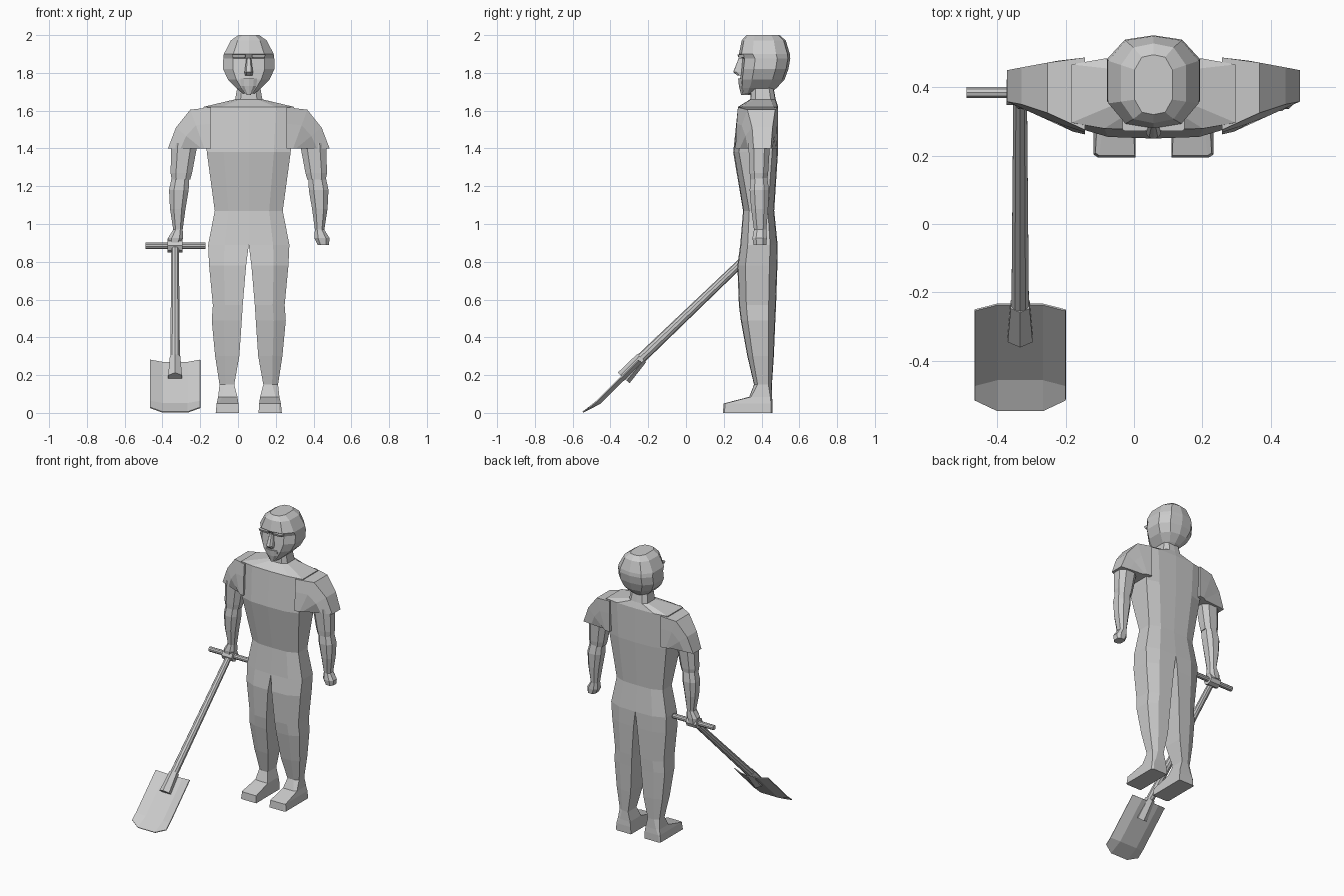
import bpy, bmesh, math
from mathutils import Vector

if "Cube" in bpy.data.objects:
    bpy.data.objects.remove(bpy.data.objects["Cube"])

CX = 0.057  # centre line of the figure

grey = bpy.data.materials.new("plain grey")
grey.diffuse_color = (0.6, 0.6, 0.6, 1)
grey.use_nodes = True
grey.node_tree.nodes["Principled BSDF"].inputs["Base Color"].default_value = grey.diffuse_color


def finish(name, bm, x=0.0):
    bmesh.ops.recalc_face_normals(bm, faces=bm.faces)
    me = bpy.data.meshes.new(name)
    bm.to_mesh(me)
    bm.free()
    me.materials.append(grey)
    ob = bpy.data.objects.new(name, me)
    ob.location.x = x
    bpy.context.collection.objects.link(ob)
    return ob


def loft(bm, rings):
    """Skin a list of equal rings and cap both ends."""
    rows = [[bm.verts.new(p) for p in r] for r in rings]
    n = len(rows[0])
    for a, b in zip(rows, rows[1:]):
        for i in range(n):
            j = (i + 1) % n
            bm.faces.new((a[i], a[j], b[j], b[i]))
    bm.faces.new(rows[0])
    bm.faces.new(rows[-1])


def mirrored(name, bm):
    """Copy the half mesh across x = 0, weld it and place it on the figure."""
    seam = [f for f in bm.faces if all(abs(v.co.x) < 1e-5 for v in f.verts)]
    bmesh.ops.delete(bm, geom=seam, context='FACES')
    bmesh.ops.recalc_face_normals(bm, faces=bm.faces)
    copy = bmesh.ops.duplicate(bm, geom=bm.verts[:] + bm.edges[:] + bm.faces[:])["geom"]
    for g in copy:
        if isinstance(g, bmesh.types.BMVert):
            g.co.x *= -1
    bmesh.ops.reverse_faces(bm, faces=[g for g in copy if isinstance(g, bmesh.types.BMFace)])
    bmesh.ops.remove_doubles(bm, verts=bm.verts[:], dist=1e-4)
    return finish(name, bm, CX)


def half_ring(z, xi, xo, yf, yb, m=0.6, e=0.02, c=0.2):
    """Half section: m = mid point, e = mid inset, c = side inset."""
    d, xm = yb - yf, xi + (xo - xi) * m
    return [(xi, yf, z), (xm, yf + e * d, z), (xo, yf + c * d, z),
            (xo, yb - c * d, z), (xm, yb - e * d, z), (xi, yb, z)]


def octagon(z, x0, x1, y0, y1, k=0.25):
    a, b = (x1 - x0) * k, (y1 - y0) * k
    return [(x0 + a, y0, z), (x1 - a, y0, z), (x1, y0 + b, z), (x1, y1 - b, z),
            (x1 - a, y1, z), (x0 + a, y1, z), (x0, y1 - b, z), (x0, y0 + b, z)]


def half_part(name, rows):
    bm = bmesh.new()
    loft(bm, [half_ring(*r) for r in rows])
    return mirrored(name, bm)


def cylinder(name, a, b, r1, r2, n=10):
    a, b = Vector(a), Vector(b)
    bm = bmesh.new()
    bmesh.ops.create_cone(bm, cap_ends=True, segments=n, radius1=r1, radius2=r2,
                          depth=(b - a).length)
    rot = (b - a).to_track_quat('Z', 'Y').to_matrix().to_4x4()
    bm.transform(rot)
    bmesh.ops.translate(bm, verts=bm.verts, vec=(a + b) / 2)
    return finish(name, bm)


# neck, torso, legs and feet in one skin
half_part("body", [
    (1.74, 0, .058, .345, .46),
    (1.66, 0, .072, .34, .475),
    (1.62, 0, .24, .275, .488, .6, .02, .1),
    (1.38, 0, .222, .25, .487, .6, .02, .13),
    (1.07, 0, .18, .302, .467),
    (.89, 0, .215, .287, .485),
    (.78, .014, .21, .272, .484),
    (.57, .032, .19, .28, .477),
    (.49, .037, .196, .29, .473),
    (.30, .05, .178, .325, .465),
    (.15, .077, .155, .36, .455),
    (.085, .06, .162, .335, .456, .8, .01, .08),
    (.05, .055, .17, .2, .458, .9, 0, .03),
    (0, .052, .175, .195, .458, .9, 0, .03)])

# sleeve caps, fanned from the armpit round the shoulder
bm = bmesh.new()
rings = []
for xi, xo, zo, fi, bi, fo, bo in [(.2, .2, 1.618, .262, .487, .275, .487),
                                   (.235, .31, 1.605, .27, .482, .325, .472),
                                   (.25, .386, 1.51, .285, .475, .35, .458),
                                   (.26, .428, 1.40, .305, .465, .358, .45)]:
    rings.append([(xi, fi, 1.40), (xi * .4 + xo * .6, fi * .55 + fo * .45, 1.40 * .4 + zo * .6),
                  (xo, fo, zo), (xo, bo, zo),
                  (xi * .4 + xo * .6, bi * .55 + bo * .45, 1.40 * .4 + zo * .6), (xi, bi, 1.40)])
loft(bm, rings)
mirrored("shoulders", bm)

# arms: upper arm with cuff, forearm, wrist, fist
bm = bmesh.new()
loft(bm, [octagon(*r) for r in [
    (1.43, .27, .41, .33, .445), (1.27, .30, .414, .337, .435),
    (1.235, .31, .408, .34, .43)]])
loft(bm, [octagon(*r) for r in [
    (1.26, .315, .405, .345, .428), (1.18, .318, .422, .337, .44),
    (1.08, .335, .417, .345, .435), (.97, .35, .4, .36, .425),
    (.925, .347, .428, .352, .428), (.89, .365, .424, .357, .425)]])
mirrored("arms", bm)

# head
half_part("head", [
    (2.0, 0, .055, .32, .495, .62, .04, .25),
    (1.972, 0, .095, .295, .528, .62, .05, .27),
    (1.90, 0, .132, .28, .55, .62, .05, .27),
    (1.875, 0, .135, .298, .552, .62, .05, .27),
    (1.82, 0, .136, .292, .542, .62, .05, .27),
    (1.765, 0, .11, .286, .522, .6, .05, .27),
    (1.72, 0, .066, .29, .48, .6, .05, .25),
    (1.69, 0, .03, .295, .44, .6, .05, .2)])

# nose and goatee
half_part("nose", [(1.88, 0, .012, .28, .33), (1.805, 0, .022, .25, .33),
                   (1.785, 0, .02, .272, .33)])
half_part("beard", [(1.77, 0, .045, .276, .36, .6, .08), (1.73, 0, .04, .28, .36, .6, .08),
                    (1.683, 0, .01, .292, .34)])

# brows
bm = bmesh.new()
loft(bm, [octagon(1.897, .018, .09, .272, .31, .1), octagon(1.882, .018, .085, .277, .31, .1)])
mirrored("brows", bm)

# shovel handle and shaft
SX = -.333
cylinder("grip", (-.49, .385, .885), (-.173, .385, .885), .017, .017)
cylinder("grip_collar", (SX - .04, .385, .885), (SX + .04, .385, .885), .037, .037, 8)
cylinder("shaft", (SX, .385, .885), (SX, -.262, .265), .021, .027)
cylinder("socket", (SX, -.235, .29), (SX, -.33, .185), .032, .042, 6)

# dished blade: raised sides, sunken middle strip, bent tip
bm = bmesh.new()
rows = []
for (ym, zm), (ye, ze) in [((-.235, .268), (-.252, .28)), ((-.455, .05), (-.472, .062)),
                           ((-.546, .004), (-.515, .028))]:
    rows.append([bm.verts.new((SX + x, y, z)) for x, y, z in
                 [(-.133, ye, ze), (-.067, ym, zm), (.067, ym, zm), (.133, ye, ze)]])
for a, b in zip(rows, rows[1:]):
    for i in range(3):
        bm.faces.new((a[i], a[i + 1], b[i + 1], b[i]))
blade = finish("blade", bm)
mod = blade.modifiers.new("thickness", 'SOLIDIFY')
mod.thickness = .006
mod.offset = 0
